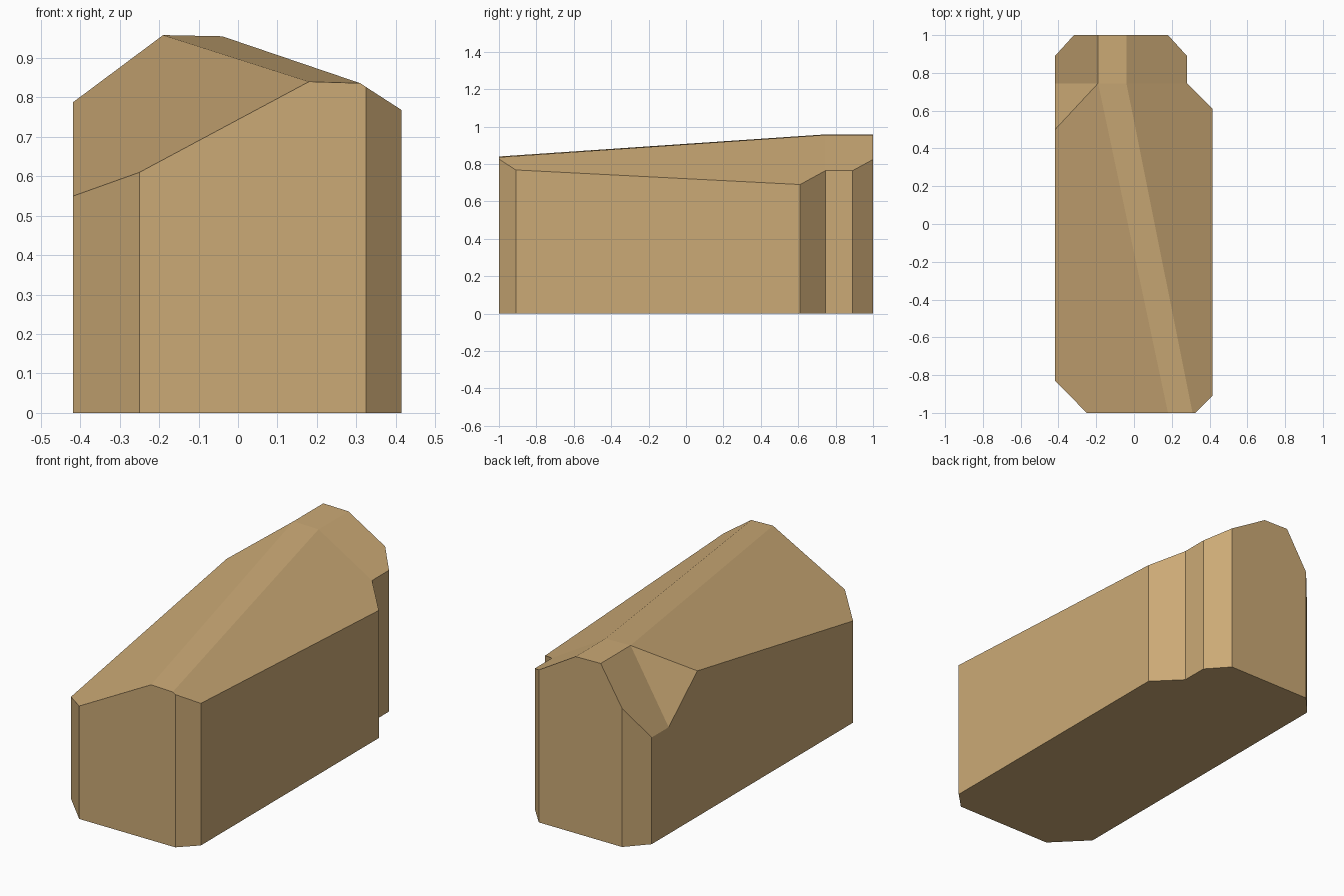
import bpy, bmesh, math

if "Cube" in bpy.data.objects:
    bpy.data.objects.remove(bpy.data.objects["Cube"])

mat = bpy.data.materials.new("sandy tan")
mat.diffuse_color = (0.60, 0.40, 0.18, 1)
mat.use_nodes = True
mat.node_tree.nodes["Principled BSDF"].inputs["Base Color"].default_value = mat.diffuse_color

# Eave outline, counter-clockwise from the front left corner
rim = [(-.25, -1, .61), (.18, -1, .84), (.31, -1, .836), (.325, -1, .826),
       (.415, -.91, .768), (.415, .61, .69), (.28, .745, .764), (.28, .89, .764),
       (.18, 1, .824), (-.04, 1, .955), (-.19, 1, .958), (-.318, 1, .749),
       (-.418, .89, .577), (-.418, .745, .577), (-.418, .5, .788), (-.418, -.83, .55)]
# Where the diagonal ridge strip meets the straight rear ridge
ridge = [(-.19, .745, .958), (-.04, .745, .955)]

bm = bmesh.new()
top = [bm.verts.new(p) for p in rim + ridge]
floor = [bm.verts.new((x, y, 0)) for x, y, z in rim]
n = len(rim)
L, R = n, n + 1

# Walls and floor
for i in range(n):
    j = (i + 1) % n
    bm.faces.new((floor[i], floor[j], top[j], top[i]))
bm.faces.new(floor[::-1])

# Roof planes: left, left gusset, rear left, ridge strip, rear ridge, right, rear right
for f in ((0, 1, L, 14, 15), (14, L, 13), (13, L, 10, 11, 12), (1, 2, R, L),
          (L, R, 9, 10), (2, 3, 4, 5, 6, R), (R, 6, 7, 8, 9)):
    bm.faces.new([top[i] for i in f])
bm.normal_update()

# Merge flat wall strips into whole walls
vertical = [e for e in bm.edges if abs(e.verts[0].co.z - e.verts[1].co.z) > .4
            and e.calc_face_angle() < math.radians(.5)]
bmesh.ops.dissolve_edges(bm, edges=vertical, use_verts=True)
bmesh.ops.recalc_face_normals(bm, faces=bm.faces)

mesh = bpy.data.meshes.new("ridged_block")
bm.to_mesh(mesh)
bm.free()
mesh.materials.append(mat)
obj = bpy.data.objects.new("ridged_block", mesh)
bpy.context.collection.objects.link(obj)
